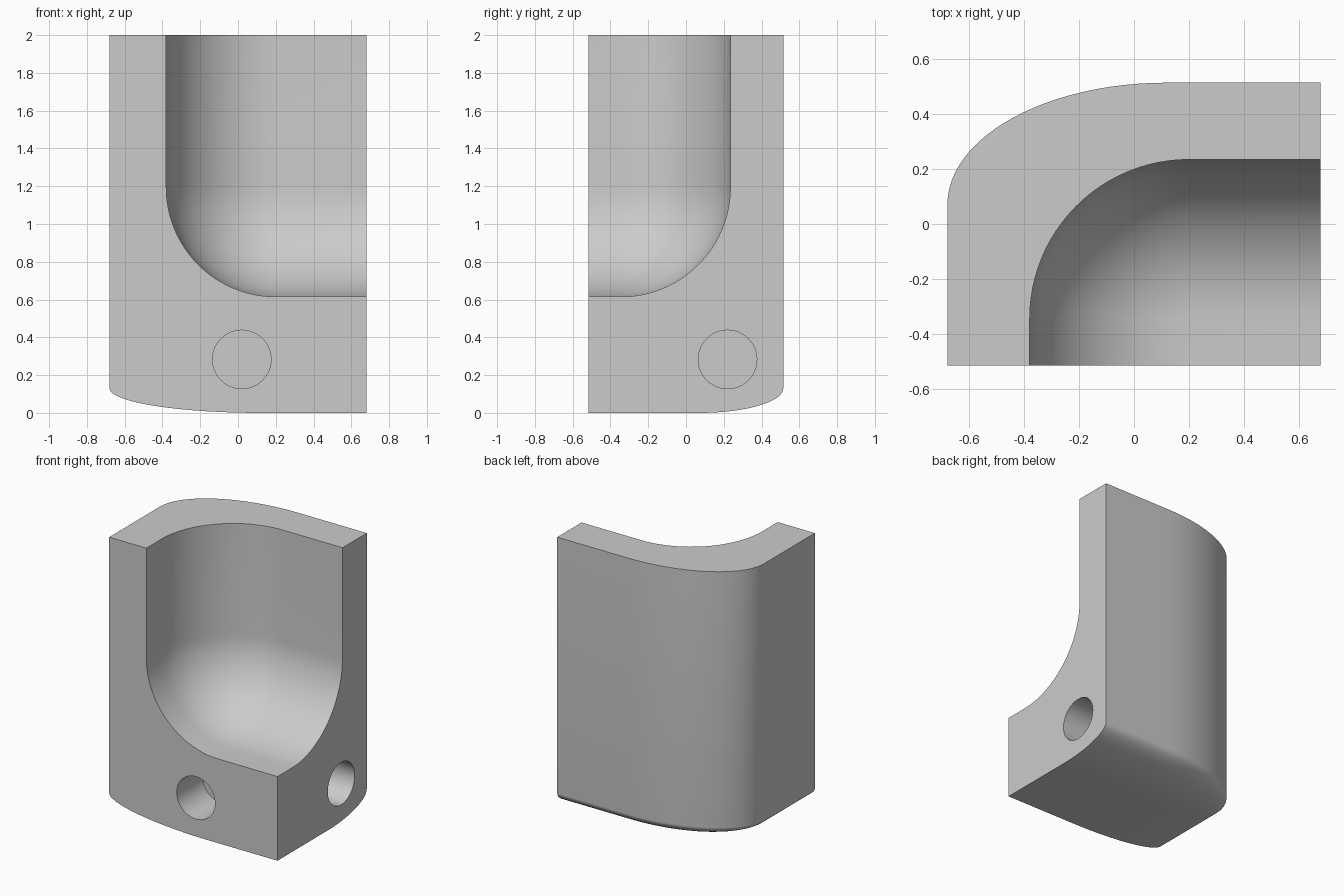
import bpy, bmesh
from math import pi, sin, cos, radians
from mathutils import Matrix

cube = bpy.data.objects.get("Cube")
if cube:
    bpy.data.objects.remove(cube, do_unlink=True)

# Single grey material
grey = bpy.data.materials.new("plain_grey")
grey.use_nodes = True
colour = (0.6, 0.6, 0.6, 1)
grey.diffuse_color = colour
grey.node_tree.nodes["Principled BSDF"].inputs["Base Color"].default_value = colour


def finish(name, bm):
    bmesh.ops.recalc_face_normals(bm, faces=bm.faces)
    mesh = bpy.data.meshes.new(name)
    bm.to_mesh(mesh)
    bm.free()
    mesh.materials.append(grey)
    obj = bpy.data.objects.new(name, mesh)
    bpy.context.collection.objects.link(obj)
    return obj


def rounded_block(name, centre, radii, right, front, top, steps=24):
    """Block whose back, left and bottom sides blend through an ellipsoid octant."""
    cx, cy, cz = centre
    rx, ry, rz = radii
    bm = bmesh.new()

    def ring(s, z):
        arc = [(cx - rx * s * sin(a), cy + ry * s * cos(a))
               for a in (pi / 2 * i / steps for i in range(steps + 1))]
        outline = [(right, front), (right, arc[0][1])] + arc + [(arc[-1][0], front)]
        return [bm.verts.new((x, y, z)) for x, y in outline]

    angles = [pi / 2 * i / steps for i in range(steps + 1)]
    rings = [ring(sin(a), cz - rz * cos(a)) for a in angles] + [ring(1, top)]
    for low, high in zip(rings, rings[1:]):
        for i in range(len(low)):
            j = (i + 1) % len(low)
            bm.faces.new((low[i], low[j], high[j], high[i]))
    bm.faces.new(rings[0])
    bm.faces.new(rings[-1])
    bmesh.ops.remove_doubles(bm, verts=bm.verts, dist=1e-5)
    return finish(name, bm)


def hole_cutter(name, location, axis, radius=0.155, depth=0.3):
    bm = bmesh.new()
    place = Matrix.Translation(location) @ Matrix.Rotation(pi / 2, 4, axis)
    bmesh.ops.create_cone(bm, cap_ends=True, segments=48, radius1=radius,
                          radius2=radius, depth=2 * depth, matrix=place)
    return finish(name, bm)


# Outer body, hollow and two blind holes
body = rounded_block("corner_body", (0.12, 0.07, 0.13), (0.8, 0.445, 0.13),
                     0.68, -0.515, 2)
cutters = [
    rounded_block("hollow_cutter", (0.2, -0.345, 1.195), (0.58, 0.58, 0.58),
                  0.9, -0.8, 2.3),
    hole_cutter("front_hole_cutter", (0.02, -0.515, 0.283), 'X'),
    hole_cutter("side_hole_cutter", (0.68, 0.22, 0.283), 'Y'),
]

# Carve the body, then drop the cutters
bpy.context.view_layer.objects.active = body
for cutter in cutters:
    cutter.hide_render = True
    mod = body.modifiers.new(cutter.name, 'BOOLEAN')
    mod.operation = 'DIFFERENCE'
    mod.solver = 'EXACT'
    mod.object = cutter
    bpy.ops.object.modifier_apply(modifier=mod.name)
for cutter in cutters:
    bpy.data.objects.remove(cutter, do_unlink=True)

bpy.ops.object.select_all(action='DESELECT')
body.select_set(True)
bpy.ops.object.shade_smooth_by_angle(angle=radians(30))
